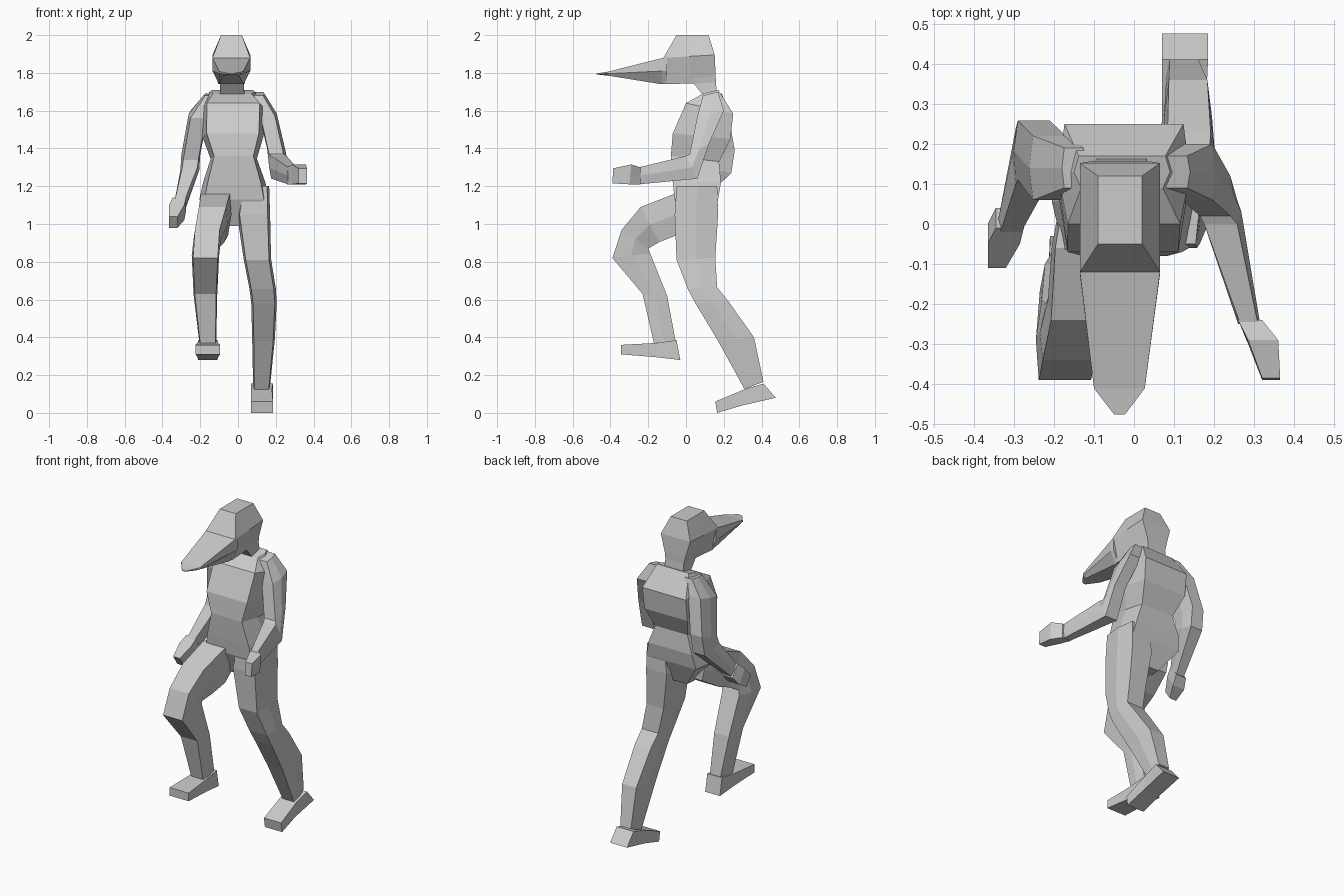
import bpy, bmesh


def loft(name, sections, front=0.8, back=0.8):
    """Skin six-sided rings. Section: front y, front z, back y, back z, left x, right x.
    front/back scale the ring width at those two edges; the middle keeps full width."""
    bm = bmesh.new()
    rings = []
    for yf, zf, yb, zb, x0, x1 in sections:
        cx, h = (x0 + x1) / 2, (x1 - x0) / 2
        ym, zm = (yf + yb) / 2, (zf + zb) / 2
        pts = [(cx - h * front, yf, zf), (cx + h * front, yf, zf), (cx + h, ym, zm),
               (cx + h * back, yb, zb), (cx - h * back, yb, zb), (cx - h, ym, zm)]
        rings.append([bm.verts.new(p) for p in pts])
    for a, b in zip(rings, rings[1:]):
        for i in range(6):
            j = (i + 1) % 6
            bm.faces.new((a[i], a[j], b[j], b[i]))
    bm.faces.new(rings[0])
    bm.faces.new(rings[-1])
    bmesh.ops.recalc_face_normals(bm, faces=bm.faces)
    mesh = bpy.data.meshes.new(name)
    bm.to_mesh(mesh)
    bm.free()
    obj = bpy.data.objects.new(name, mesh)
    bpy.context.collection.objects.link(obj)
    return obj


# Head, neck and long beak
loft("head", [(-.05, 2, .12, 2, -.09, .02),
              (-.12, 1.88, .152, 1.895, -.135, .065),
              (-.11, 1.74, .157, 1.79, -.105, .035),
              (.04, 1.745, .158, 1.75, -.095, .03),
              (.10, 1.67, .165, 1.68, -.095, .035)], 1, 1)
loft("beak", [(-.10, 1.88, -.10, 1.74, -.135, .065),
              (-.12, 1.88, -.13, 1.74, -.135, .065),
              (-.41, 1.807, -.41, 1.785, -.10, .027),
              (-.475, 1.797, -.475, 1.792, -.05, -.022)], 1, .65)

# Torso from collar to crotch
loft("torso", [(.09, 1.69, .17, 1.71, -.15, .09),
               (.0, 1.64, .25, 1.585, -.19, .14),
               (-.07, 1.48, .235, 1.45, -.19, .135),
               (-.08, 1.36, .175, 1.33, -.145, .10),
               (-.07, 1.22, .185, 1.22, -.185, .145),
               (-.06, 1.13, .17, 1.13, -.205, .165),
               (.0, .99, .11, .99, -.09, .04)], .85, .9)

# Bent left arm, elbow behind the back
loft("left_arm", [(.09, 1.68, .19, 1.69, -.18, -.12),
                  (.06, 1.56, .22, 1.60, -.262, -.16),
                  (.11, 1.34, .258, 1.39, -.30, -.20),
                  (.10, 1.30, .24, 1.27, -.305, -.205),
                  (-.02, 1.13, .03, 1.07, -.34, -.275)])
loft("left_hand", [(-.01, 1.14, .04, 1.07, -.345, -.275),
                   (-.05, 1.10, .0, 1.02, -.365, -.285),
                   (-.11, 1.04, -.07, .98, -.365, -.32)], 1, 1)

# Right arm, forearm reaching forward
loft("right_arm", [(.09, 1.68, .17, 1.70, .07, .14),
                   (.06, 1.57, .20, 1.60, .11, .205),
                   (.02, 1.37, .12, 1.42, .155, .25),
                   (.0, 1.36, .06, 1.24, .165, .268),
                   (-.25, 1.30, -.25, 1.21, .26, .315)])
loft("right_hand", [(-.24, 1.30, -.24, 1.21, .26, .32),
                    (-.29, 1.315, -.30, 1.21, .285, .36),
                    (-.385, 1.295, -.39, 1.215, .32, .365)], 1, 1)

# Raised left leg
loft("left_leg", [(.08, 1.15, .08, 1.02, -.18, -.05),
                  (-.06, 1.16, -.05, .94, -.205, -.035),
                  (-.24, 1.09, -.14, .905, -.215, -.055),
                  (-.34, .97, -.20, .87, -.235, -.09),
                  (-.39, .82, -.19, .845, -.245, -.10),
                  (-.23, .63, -.10, .62, -.235, -.11),
                  (-.17, .37, -.055, .38, -.205, -.115)], .9, .8)
loft("left_foot", [(-.345, .36, -.345, .31, -.225, -.095),
                   (-.16, .37, -.16, .295, -.215, -.105),
                   (-.05, .385, -.03, .28, -.21, -.11)], 1, 1)

# Trailing right leg
loft("right_leg", [(-.05, 1.20, .165, 1.20, .02, .165),
                   (-.06, 1.05, .17, 1.05, -.005, .17),
                   (-.05, .81, .155, .82, .03, .175),
                   (.01, .655, .165, .665, .06, .20),
                   (.05, .58, .225, .59, .07, .205),
                   (.17, .38, .36, .40, .075, .195),
                   (.31, .125, .41, .165, .08, .17)], .85, .8)
loft("right_foot", [(.155, .06, .165, .0, .068, .185),
                    (.31, .125, .30, .04, .07, .18),
                    (.41, .155, .475, .08, .07, .185)], 1, 1)
